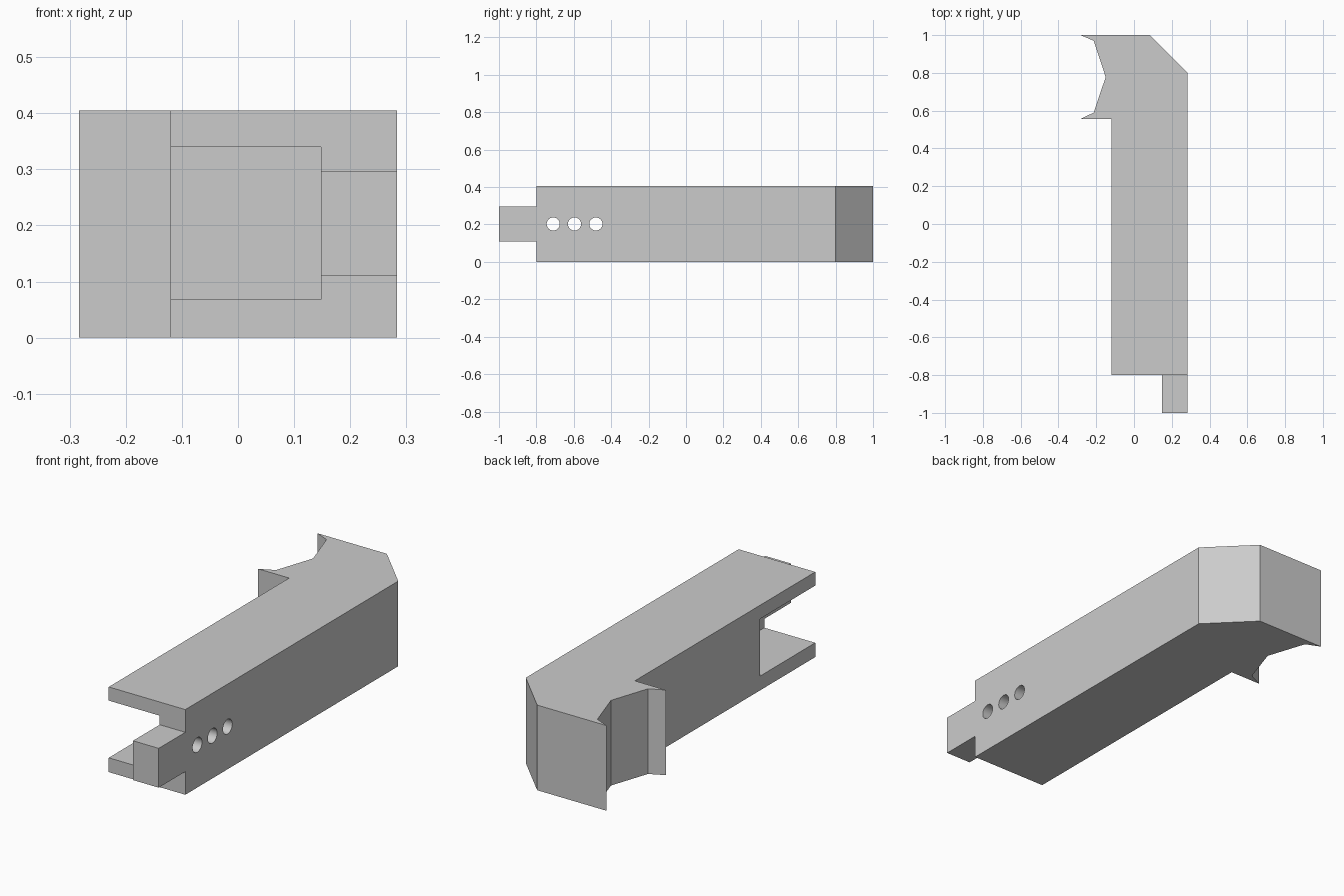
import bpy
import bmesh
from math import pi, radians
from mathutils import Matrix, Vector

cube = bpy.data.objects.get("Cube")
if cube:
    bpy.data.objects.remove(cube, do_unlink=True)

HEIGHT = 0.405
MID = HEIGHT / 2

grey = bpy.data.materials.new("light_grey")
grey.use_nodes = True
grey.diffuse_color = (0.6, 0.6, 0.6, 1)
grey.node_tree.nodes["Principled BSDF"].inputs["Base Color"].default_value = (0.6, 0.6, 0.6, 1)


def make_object(name, bm):
    bmesh.ops.recalc_face_normals(bm, faces=bm.faces)
    mesh = bpy.data.meshes.new(name)
    bm.to_mesh(mesh)
    bm.free()
    mesh.materials.append(grey)
    obj = bpy.data.objects.new(name, mesh)
    bpy.context.collection.objects.link(obj)
    return obj


def box(name, low, high):
    low, high = Vector(low), Vector(high)
    bm = bmesh.new()
    place = Matrix.Translation((low + high) / 2) @ Matrix.Diagonal((*(high - low), 1))
    bmesh.ops.create_cube(bm, size=1, matrix=place)
    return make_object(name, bm)


def cut(target, cutter):
    mod = target.modifiers.new(cutter.name, "BOOLEAN")
    mod.operation = "DIFFERENCE"
    mod.solver = "EXACT"
    mod.object = cutter
    bpy.context.view_layer.objects.active = target
    bpy.ops.object.modifier_apply(modifier=mod.name)
    bpy.data.objects.remove(cutter, do_unlink=True)


# Beam with chamfered back corner and notched hook, extruded from its plan
plan = [(-0.12, -0.8), (0.283, -0.8), (0.283, 0.8), (0.083, 1.0),
        (-0.283, 1.0), (-0.213, 0.97), (-0.15, 0.778), (-0.213, 0.59),
        (-0.283, 0.556), (-0.12, 0.556)]
bm = bmesh.new()
base = bm.faces.new([bm.verts.new((x, y, 0)) for x, y in plan])
top = bmesh.ops.extrude_face_region(bm, geom=[base])
bmesh.ops.translate(bm, vec=(0, 0, HEIGHT),
                    verts=[v for v in top["geom"] if isinstance(v, bmesh.types.BMVert)])
beam = make_object("hooked_beam", bm)

# Open slot at the front end
cut(beam, box("slot_cutter", (-0.4, -0.9, 0.068), (0.148, -0.386, 0.34)))

# Row of pin holes through the slot wall
for y in (-0.71, -0.596, -0.482):
    bm = bmesh.new()
    place = Matrix.Translation((0.22, y, MID)) @ Matrix.Rotation(pi / 2, 4, "Y")
    bmesh.ops.create_cone(bm, cap_ends=True, segments=32, radius1=0.035,
                          radius2=0.035, depth=0.3, matrix=place)
    cut(beam, make_object("pin_hole_cutter", bm))

# Tongue standing out from the slot wall
box("front_tongue", (0.148, -1.0, 0.11), (0.283, -0.8, 0.297))

# Smooth hole walls, sharp edges elsewhere
bpy.ops.object.select_all(action="DESELECT")
beam.select_set(True)
bpy.context.view_layer.objects.active = beam
bpy.ops.object.shade_smooth_by_angle(angle=radians(15))
